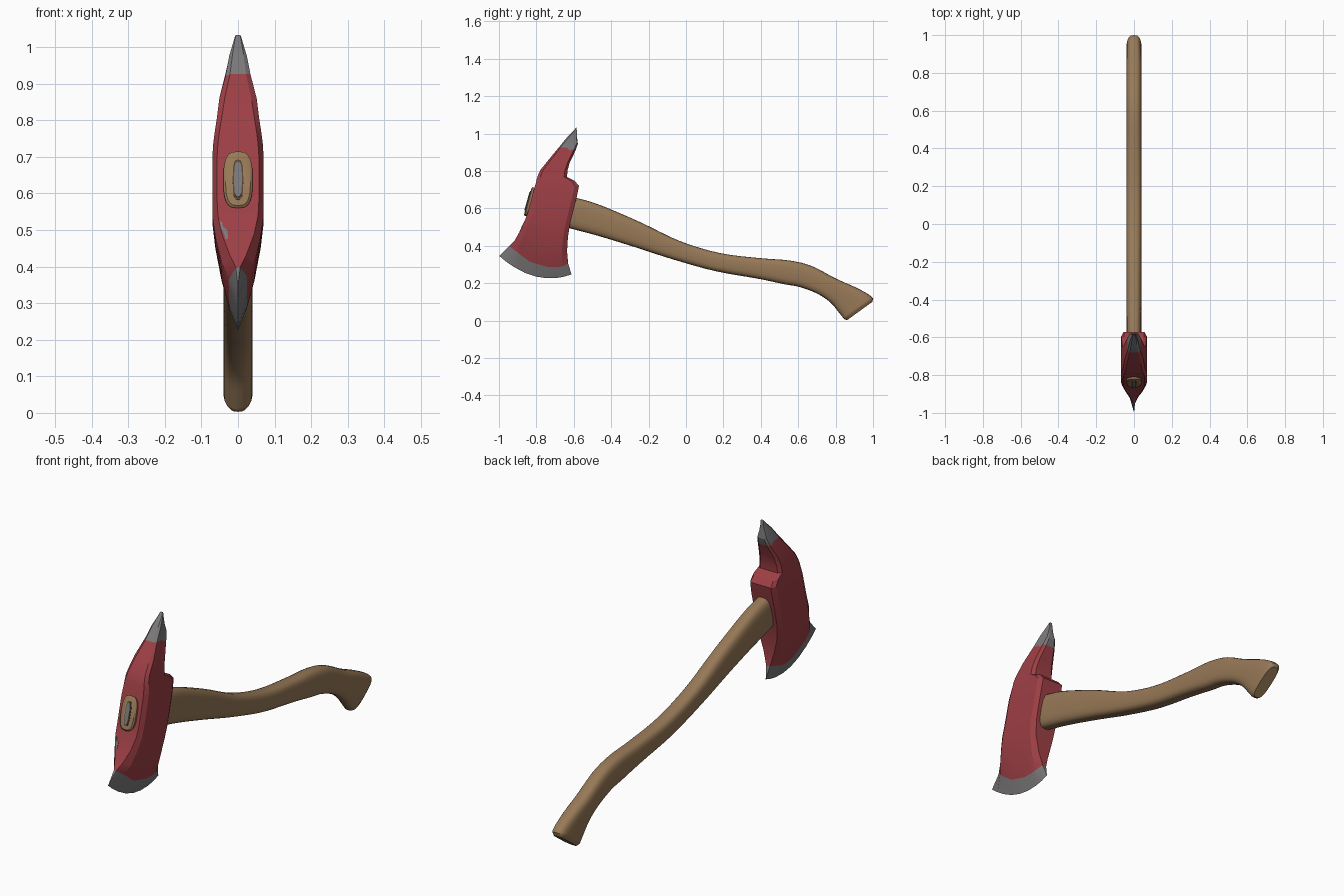
import bpy, bmesh, math, random
from mathutils import Vector

if "Cube" in bpy.data.objects:
    bpy.data.objects.remove(bpy.data.objects["Cube"])

random.seed(4)

def material(name, col):
    m = bpy.data.materials.new(name)
    m.diffuse_color = (*col, 1)
    m.use_nodes = True
    m.node_tree.nodes["Principled BSDF"].inputs["Base Color"].default_value = m.diffuse_color
    return m

RED = material("red_paint", (0.34, 0.05, 0.06))
STEEL = material("bare_steel", (0.20, 0.19, 0.195))
WOOD = material("handle_wood", (0.31, 0.19, 0.095))
DARK = material("dark_gap", (0.10, 0.065, 0.035))

def loft(name, rings, mats, angle, rule=None):
    """Skin a list of closed rings; rule(row) gives the material slot."""
    bm = bmesh.new()
    rows = [[bm.verts.new(p) for p in r] for r in rings]
    n = len(rows[0])
    for i in range(len(rows) - 1):
        for j in range(n):
            k = (j + 1) % n
            f = bm.faces.new((rows[i][j], rows[i][k], rows[i + 1][k], rows[i + 1][j]))
            f.material_index = rule(i) if rule else 0
    for i, row in ((0, rows[0]), (len(rows) - 2, rows[-1])):
        f = bm.faces.new(row)
        f.material_index = rule(i) if rule else 0
    bmesh.ops.remove_doubles(bm, verts=bm.verts, dist=0.0005)
    bmesh.ops.recalc_face_normals(bm, faces=bm.faces)
    me = bpy.data.meshes.new(name)
    bm.to_mesh(me)
    bm.free()
    for m in mats:
        me.materials.append(m)
    for p in me.polygons:
        p.use_smooth = True
    me.set_sharp_from_angle(angle=math.radians(angle))
    ob = bpy.data.objects.new(name, me)
    bpy.context.collection.objects.link(ob)
    return ob

# Axe head: rows from cutting edge to pick tip
# front y, front z, back y, back z, sag, half width, front and back half widths
HEAD = [
    (-.998, .345, -.612, .247, .060, 0, 0, 0),
    (-.945, .398, -.630, .305, .052, .024, .006, .010),
    (-.915, .430, -.636, .370, .032, .045, .022, .028),
    (-.882, .489, -.631, .450, .010, .062, .044, .048),
    (-.860, .540, -.620, .516, 0, .070, .055, .056),
    (-.845, .580, -.604, .580, 0, .070, .057, .057),
    (-.813, .703, -.583, .666, 0, .070, .057, .057),
    (-.803, .735, -.572, .720, 0, .068, .055, .055),
    (-.797, .760, -.594, .746, 0, .065, .052, .052),
    (-.790, .780, -.636, .767, 0, .062, .049, .048),
    (-.779, .805, -.634, .800, 0, .058, .045, .044),
    (-.733, .862, -.622, .845, 0, .051, .036, .036),
    (-.680, .926, -.590, .910, 0, .034, .022, .022),
    (-.636, .980, -.578, .945, 0, .024, .015, .015),
    (-.606, 1.010, -.582, .975, 0, .015, .010, .010),
    (-.586, 1.033, -.582, 1.005, 0, .008, .006, .006),
]
STEPS = [0, .1, .2, .35, .5, .65, .8, .9, 1]

def head_ring(i, row):
    fy, fz, by, bz, sag, w, wf, wb = row
    sides = {-1: [], 1: []}
    for s in sides:
        for t in STEPS:
            half = wf if t == 0 else wb if t == 1 else w
            z = fz + (bz - fz) * t - sag * 4 * t * (1 - t)
            if i in (1, 12) and 0 < t < 1:      # ragged paint line
                z += random.uniform(-.007, .007)
            sides[s].append((s * half, fy + (by - fy) * t, z))
    return sides[-1] + sides[1][::-1]

loft("axe_head", [head_ring(i, r) for i, r in enumerate(HEAD)], [RED, STEEL], 22,
     lambda i: 1 if i < 1 or i >= 12 else 0)

# Handle: upper y, z and lower y, z of each section
HANDLE = [
    (-.812, .710, -.852, .560), (-.583, .655, -.626, .495), (-.460, .618, -.476, .455),
    (-.246, .527, -.289, .398), (-.032, .425, -.075, .329), (.182, .361, .155, .265),
    (.396, .334, .380, .225), (.556, .321, .524, .195), (.674, .291, .610, .179),
    (.797, .227, .706, .142), (.904, .179, .775, .094), (.973, .142, .824, .035),
    (1.0, .118, .845, .008),
]

def oval(upper, lower, w, power=3.0, n=24):
    c, h = (upper + lower) / 2, (upper - lower) / 2
    ring = []
    for k in range(n):
        a = 2 * math.pi * k / n
        x, v = [math.copysign(abs(q) ** (2 / power), q) for q in (math.cos(a), math.sin(a))]
        ring.append(c + Vector((w * x, 0, 0)) + h * v)
    return ring

def yz(y, z):
    return Vector((0, y, z))

def spline(pts, sub):
    out = []
    for i in range(len(pts) - 1):
        a, b, c, d = (pts[min(max(i + o, 0), len(pts) - 1)] for o in (-1, 0, 1, 2))
        for s in range(sub):
            t = s / sub
            out.append(.5 * (2 * b + (c - a) * t + (2 * a - 5 * b + 4 * c - d) * t * t
                             + (3 * b - a - 3 * c + d) * t ** 3))
    return out + [pts[-1]]

ups = spline([yz(r[0], r[1]) for r in HANDLE], 4)
lows = spline([yz(r[2], r[3]) for r in HANDLE], 4)
rings = [oval(yz(-.826, .708), yz(-.866, .567), .034),
         oval(yz(-.820, .715), yz(-.862, .560), .040)]
rings += [oval(u, l, .040) for u, l in zip(ups, lows)]
rings[-1] = oval(ups[-1], lows[-1], .037)
rings.append(oval(yz(.996, .100), yz(.862, .003), .029))
loft("handle", rings, [WOOD], 35)

# Steel wedge and dark gap set in the handle's front end
mid = yz(-.846, .6375)
along = (yz(-.826, .708) - yz(-.866, .567)).normalized()
out = Vector((0, -along.z, along.y))
for name, half, w, lift, mat in (("wedge_gap", .057, .0145, .002, DARK),
                                 ("steel_wedge", .050, .0105, .005, STEEL)):
    loft(name, [oval(mid + out * o + along * half, mid + out * o - along * half, w)
                for o in (-.004, lift)], [mat], 35)

# Worn paint chip on the front of the head
CHIP = [(-.052, .525), (-.044, .522), (-.040, .508), (-.029, .500), (-.027, .478),
        (-.034, .474), (-.038, .490), (-.047, .504)]
loft("paint_chip", [[(x, -.882 + (z - .489) * (.43 if z > .489 else .56) - o, z)
                     for x, z in CHIP] for o in (-.002, .0015)], [STEEL], 30)
